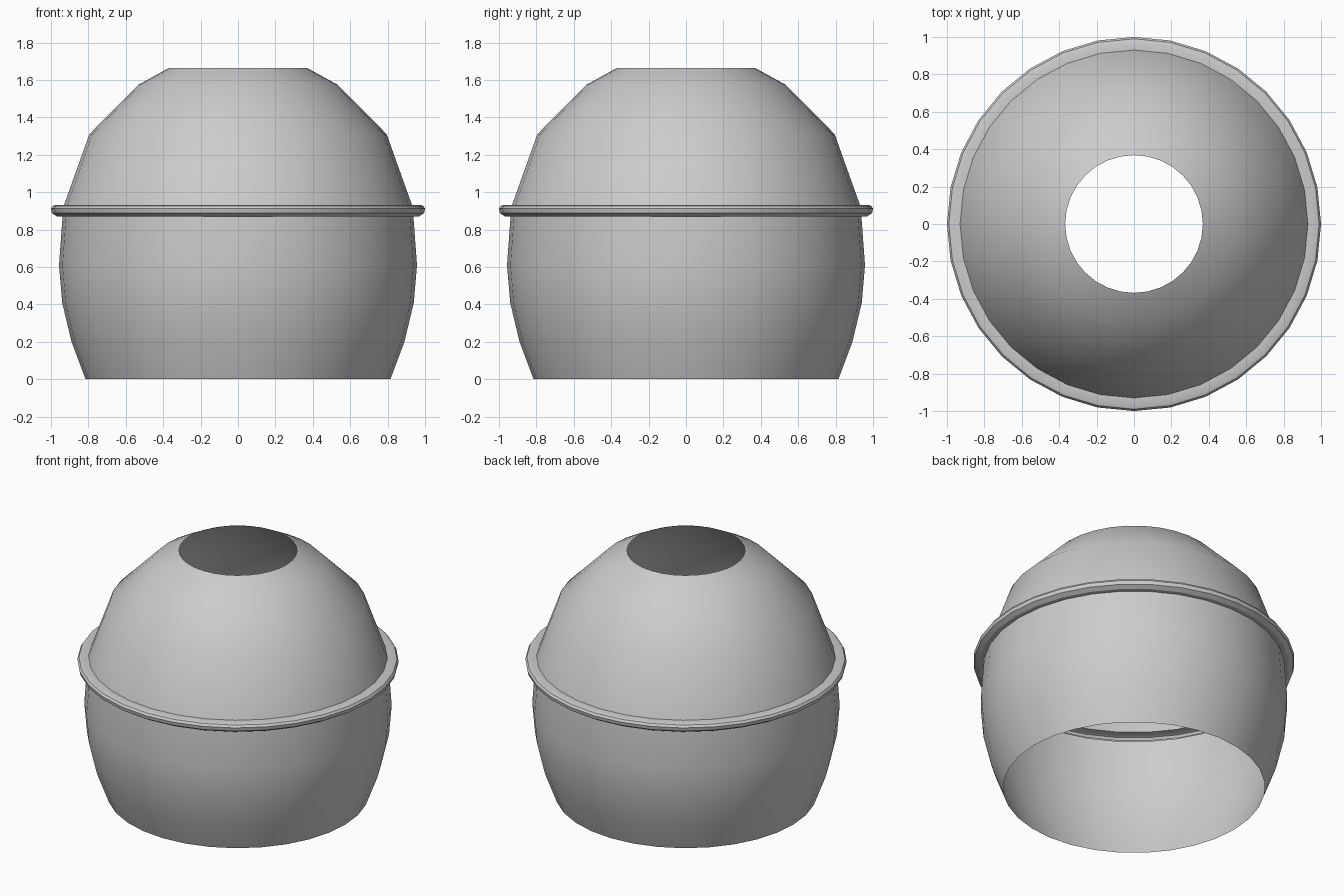
import bpy, bmesh
from math import radians, tau
from mathutils import Matrix, Vector

cube = bpy.data.objects.get("Cube")
if cube:
    bpy.data.objects.remove(cube, do_unlink=True)

SIDES = 32

grey = bpy.data.materials.new("light_grey")
grey.use_nodes = True
colour = (0.6, 0.6, 0.6, 1.0)
grey.diffuse_color = colour
grey.node_tree.nodes["Principled BSDF"].inputs["Base Color"].default_value = colour


def lathe(name, profile):
    """Revolve an open (radius, height) profile, listed bottom to top, into a thin shell."""
    bm = bmesh.new()
    columns = []
    for i in range(SIDES):
        turn = Matrix.Rotation(tau * i / SIDES, 3, 'Z')
        columns.append([bm.verts.new(turn @ Vector((r, 0, z))) for r, z in profile])
    for i, a in enumerate(columns):
        b = columns[(i + 1) % SIDES]
        for j in range(len(profile) - 1):
            bm.faces.new((a[j], b[j], b[j + 1], a[j + 1])).smooth = True
    mesh = bpy.data.meshes.new(name)
    bm.to_mesh(mesh)
    bm.free()
    mesh.set_sharp_from_angle(angle=radians(30))
    mesh.materials.append(grey)
    obj = bpy.data.objects.new(name, mesh)
    bpy.context.collection.objects.link(obj)
    return obj


# Bulging lower wall, open underneath
lathe("lower_shell", [(0.815, 0), (0.89, 0.2), (0.94, 0.41), (0.957, 0.61), (0.938, 0.87)])

# Rounded rim, hollow towards the inside
lathe("rim", [(0.938, 0.87), (0.967, 0.87), (0.995, 0.888), (1.0, 0.912),
              (0.99, 0.927), (0.977, 0.932), (0.93, 0.932)])

# Faceted dome with a round opening on top
lathe("dome", [(0.93, 0.932), (0.795, 1.31), (0.532, 1.575), (0.368, 1.665)])
